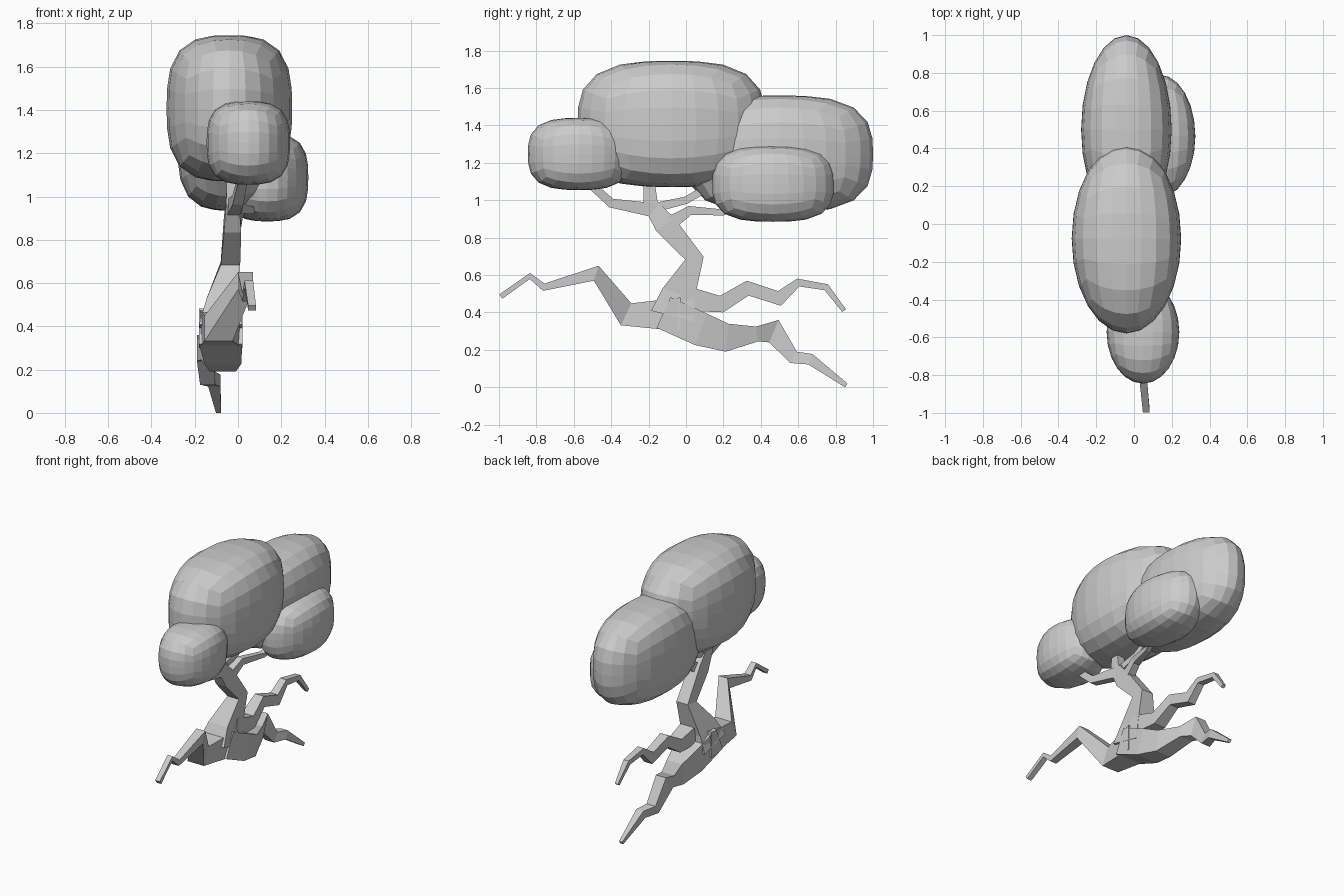
import bpy, bmesh, math
from mathutils import Vector

if "Cube" in bpy.data.objects:
    bpy.data.objects.remove(bpy.data.objects["Cube"])

grey = bpy.data.materials.new("plain_grey")
grey.diffuse_color = (0.6, 0.6, 0.6, 1)
grey.use_nodes = True
grey.node_tree.nodes["Principled BSDF"].inputs["Base Color"].default_value = grey.diffuse_color


def finish(bm, name):
    bmesh.ops.recalc_face_normals(bm, faces=bm.faces)
    me = bpy.data.meshes.new(name)
    bm.to_mesh(me)
    bm.free()
    me.materials.append(grey)
    bpy.context.collection.objects.link(bpy.data.objects.new(name, me))


def foliage(name, lo, hi):
    """Quad ball filling a box: elliptical from above, boxy from the sides."""
    lo, hi = Vector(lo), Vector(hi)
    centre, half = (lo + hi) / 2, (hi - lo) / 2
    bm = bmesh.new()
    bmesh.ops.create_cube(bm, size=2)
    bmesh.ops.subdivide_edges(bm, edges=bm.edges[:], cuts=5, use_grid_fill=True)
    for v in bm.verts:
        p = Vector([math.tan(c * math.pi / 4) for c in v.co]).normalized()
        p /= (math.hypot(p.x, p.y) ** 3 + abs(p.z) ** 3) ** (1 / 3)
        v.co = centre + p * half
    finish(bm, name)


def limb(name, path):
    """Four-sided tapering tube; each stop is x, y, z, half width, half depth."""
    bm = bmesh.new()
    rings = []
    for i, (x, y, z, hw, hd) in enumerate(path):
        a, b = path[max(i - 1, 0)], path[min(i + 1, len(path) - 1)]
        p = Vector((x, y, z))
        d1 = (p - Vector(a[:3])).normalized()
        d2 = (Vector(b[:3]) - p).normalized()
        t = d1 + d2
        n = Vector((0, -t.z, t.y)).normalized() * hd
        w = Vector((hw, 0, 0))
        rings.append([bm.verts.new(p + s * w + u * n)
                      for s, u in ((1, 1), (-1, 1), (-1, -1), (1, -1))])
    for r, q in zip(rings, rings[1:]):
        for k in range(4):
            m = (k + 1) % 4
            bm.faces.new((r[k], r[m], q[m], q[k]))
    bm.faces.new(rings[0])
    bm.faces.new(rings[-1])
    finish(bm, name)


# Foliage clumps
foliage("foliage_main", (-0.33, -0.58, 1.07), (0.25, 0.425, 1.745))
foliage("foliage_front", (-0.145, -0.845, 1.055), (0.24, -0.30, 1.44))
foliage("foliage_back", (-0.28, 0.0, 0.935), (0.20, 1.0, 1.56))
foliage("foliage_side", (-0.055, 0.14, 0.885), (0.325, 0.79, 1.29))

# Bent trunk
limb("trunk", [(-.08, -.07, .38, .10, .12), (-.07, -.04, .50, .075, .09),
               (-.035, .045, .69, .045, .05), (-.025, -.11, .87, .04, .06),
               (-.025, -.19, .98, .03, .04), (-.025, -.20, 1.15, .025, .025)])

# Long lower limbs and root
limb("front_limb", [(-.08, -.03, .39, .10, .09), (-.09, -.32, .39, .065, .065),
                    (.035, -.48, .61, .035, .042), (.045, -.76, .535, .025, .02),
                    (.05, -.835, .595, .02, .016), (.065, -.99, .485, .018, .014)])
limb("back_root", [(-.08, -.12, .40, .10, .09), (-.07, .08, .31, .085, .09),
                   (-.07, .22, .265, .06, .075), (-.12, .38, .285, .05, .04),
                   (-.15, .47, .30, .04, .065), (-.14, .575, .16, .035, .035),
                   (-.11, .665, .15, .028, .03), (-.09, .857, .01, .012, .012)])
limb("back_limb", [(-.05, -.03, .48, .06, .07), (-.05, .19, .445, .045, .045),
                   (-.06, .33, .53, .035, .04), (-.06, .50, .475, .03, .04),
                   (-.06, .60, .56, .025, .022), (-.06, .75, .535, .02, .018),
                   (-.05, .845, .41, .012, .012)])

# Short branches holding the foliage
limb("branch_front", [(-.025, -.13, .94, .03, .04), (0, -.40, .985, .025, .025),
                      (.03, -.55, 1.12, .02, .02)])
limb("branch_back_low", [(-.02, -.11, .86, .03, .04), (0, .02, .945, .025, .025),
                         (.05, .20, .935, .02, .016), (.10, .35, 1.0, .02, .015)])
limb("branch_back_high", [(-.025, -.17, .96, .025, .025), (-.025, 0, 1.0, .02, .02),
                          (-.03, .12, 1.07, .02, .02)])
